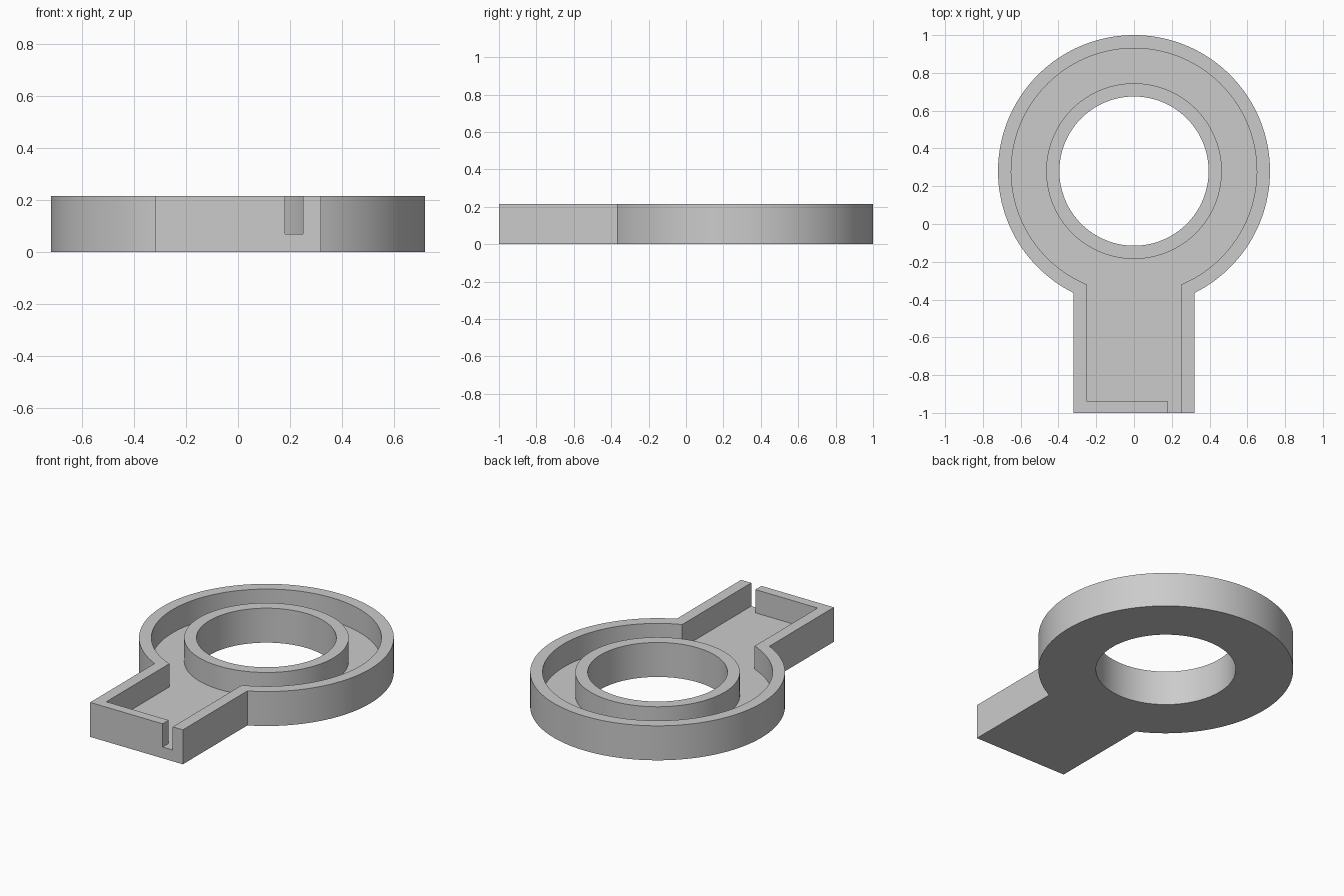
import bpy, bmesh, math

CENTRE_Y = 0.28
HEIGHT = 0.215
FLOOR = 0.07
WALL = 0.07
RADIUS = 0.72
HALF_ARM = 0.32
SEGMENTS = 128

cube = bpy.data.objects.get("Cube")
if cube:
    bpy.data.objects.remove(cube, do_unlink=True)

grey = bpy.data.materials.new("plain grey")
grey.use_nodes = True
colour = (0.6, 0.6, 0.6, 1)
grey.diffuse_color = colour
grey.node_tree.nodes["Principled BSDF"].inputs["Base Color"].default_value = colour


def prism(name, outline, bottom, top):
    """Extrude a closed outline between two heights."""
    bm = bmesh.new()
    face = bm.faces.new([bm.verts.new((x, y, bottom)) for x, y in outline])
    moved = bmesh.ops.extrude_face_region(bm, geom=[face])["geom"]
    verts = [v for v in moved if isinstance(v, bmesh.types.BMVert)]
    bmesh.ops.translate(bm, verts=verts, vec=(0, 0, top - bottom))
    bmesh.ops.recalc_face_normals(bm, faces=bm.faces)
    mesh = bpy.data.meshes.new(name)
    bm.to_mesh(mesh)
    bm.free()
    mesh.materials.append(grey)
    obj = bpy.data.objects.new(name, mesh)
    bpy.context.collection.objects.link(obj)
    return obj


def arc(radius, start, end, count):
    step = (end - start) / count
    return [(radius * math.cos(start + i * step),
             CENTRE_Y + radius * math.sin(start + i * step)) for i in range(count + 1)]


def circle(radius):
    return arc(radius, 0, math.tau, SEGMENTS)[:-1]


def keyhole(radius, half_width, end):
    """Round head, counter-clockwise from the arm's right side, plus the arm end."""
    gap = math.asin(half_width / radius)
    down = -math.pi / 2
    return arc(radius, down + gap, down + math.tau - gap, SEGMENTS) + end


def combine(target, other, operation):
    """Apply a boolean and remove the helper."""
    mod = target.modifiers.new(operation, "BOOLEAN")
    mod.object = other
    mod.operation = operation
    mod.solver = "EXACT"
    bpy.context.view_layer.update()
    graph = bpy.context.evaluated_depsgraph_get()
    mesh = bpy.data.meshes.new_from_object(target.evaluated_get(graph))
    target.modifiers.clear()
    target.data = mesh
    bpy.data.objects.remove(other, do_unlink=True)


# Solid keyhole-shaped body
tray = prism("keyhole_tray", keyhole(RADIUS, HALF_ARM, [(-HALF_ARM, -1), (HALF_ARM, -1)]), 0, HEIGHT)

# Pocket with the slot through the front wall
inner = HALF_ARM - WALL
front = WALL - 1 - 0.01
pocket_end = [(-inner, front), (inner - WALL, front), (inner - WALL, -1.1), (inner, -1.1)]
combine(tray, prism("pocket_cutter", keyhole(RADIUS - WALL, inner, pocket_end), FLOOR, 0.4), "DIFFERENCE")

# Raised inner collar, then the hole through it
combine(tray, prism("collar", circle(0.465), 0.03, HEIGHT), "UNION")
combine(tray, prism("hole_cutter", circle(0.395), -0.1, 0.4), "DIFFERENCE")

# Smooth curved walls, sharp edges
bpy.ops.object.select_all(action="DESELECT")
tray.select_set(True)
bpy.context.view_layer.objects.active = tray
bpy.ops.object.shade_smooth_by_angle(angle=math.radians(30))
